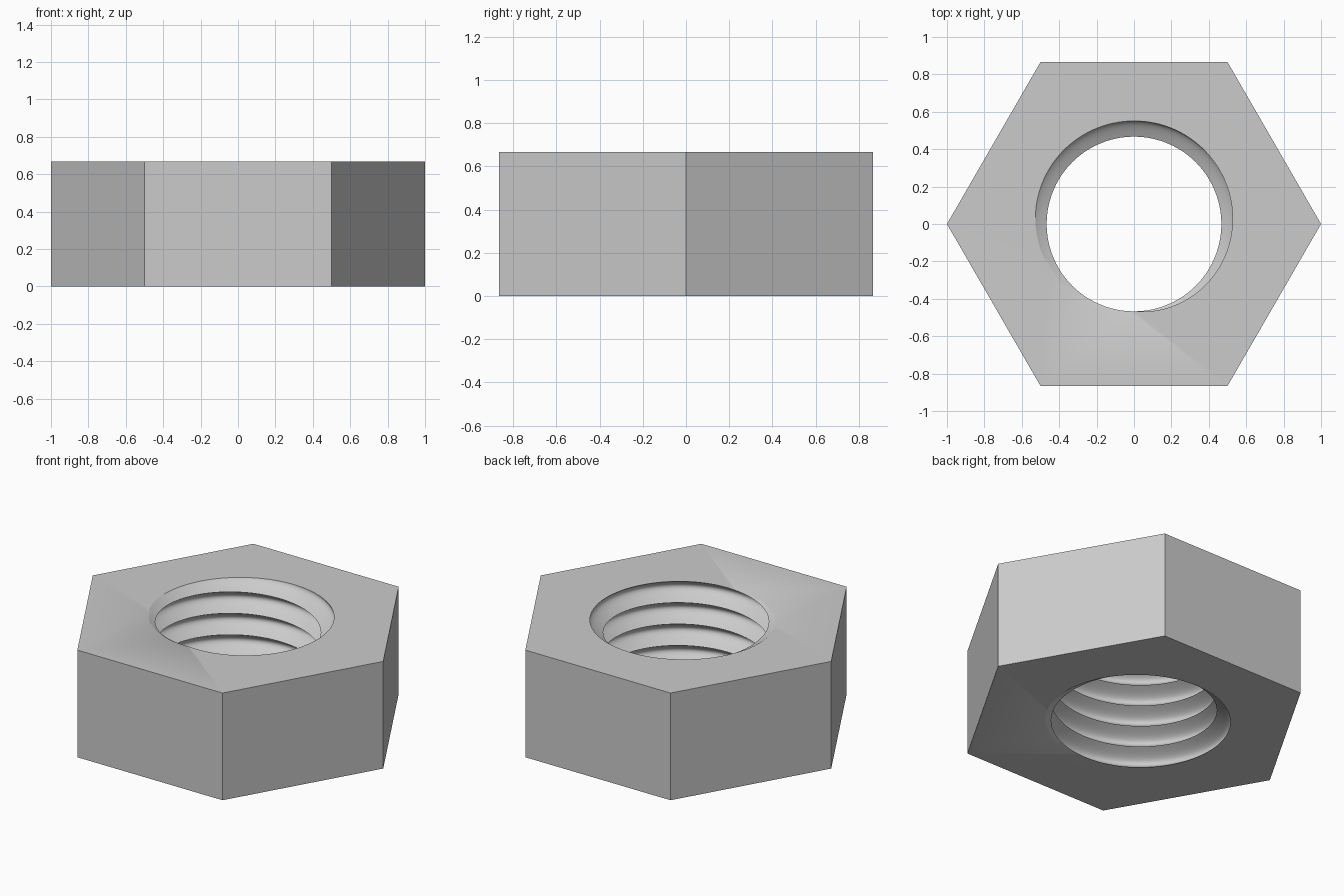
import bpy, bmesh, math

if "Cube" in bpy.data.objects:
    bpy.data.objects.remove(bpy.data.objects["Cube"])

HEIGHT = 0.667
TURNS = 5                    # thread turns through the bore
PITCH = HEIGHT / TURNS
CREST, DEPTH = 0.467, 0.084  # inner thread radius and groove depth
SEG = 120                    # columns round the bore (multiple of 12)
ROWS = 16                    # rows across one groove


def bore_point(i, j):
    """Point of the right-handed rounded thread, clipped to the nut height."""
    turn = i / SEG
    z = min(max(PITCH * (turn + j / ROWS), 0.0), HEIGHT)
    r = CREST + DEPTH * abs(math.sin(math.pi * (z / PITCH - turn)))
    a = 2 * math.pi * turn - math.pi / 2
    return (r * math.cos(a), r * math.sin(a), z)


def corner_point(k, z):
    a = math.radians(60 * k)
    return (math.cos(a), math.sin(a), z)


def nearest_corner(i):
    angle = 360 * i / SEG - 90
    return math.floor(angle / 60 + 0.5) % 6


bm = bmesh.new()

# threaded bore: rows follow the helix so the crest stays a crisp edge
rows = range(-ROWS, TURNS * ROWS + 1)
cols = [[bm.verts.new(bore_point(i, j)) for j in rows] for i in range(SEG + 1)]
for a, b in zip(cols, cols[1:]):
    for j in range(len(a) - 1):
        if a[j].co.z == a[j + 1].co.z and b[j].co.z == b[j + 1].co.z:
            continue         # fully clipped away
        bm.faces.new((a[j], a[j + 1], b[j + 1], b[j]))

# hexagonal sides
low = [bm.verts.new(corner_point(k, 0)) for k in range(6)]
high = [bm.verts.new(corner_point(k, HEIGHT)) for k in range(6)]
for k in range(6):
    n = (k + 1) % 6
    bm.faces.new((low[k], low[n], high[n], high[k]))

# top and bottom faces, joining each bore rim to the hexagon corners
for i in range(SEG):
    c, d = nearest_corner(i), nearest_corner(i + 1)
    for corners, row, flip in ((high, -1, False), (low, 0, True)):
        loop = [cols[i][row], corners[c]]
        if d != c:
            loop.append(corners[d])
        loop.append(cols[i + 1][row])
        bm.faces.new(loop[::-1] if flip else loop)

bmesh.ops.remove_doubles(bm, verts=bm.verts, dist=1e-5)
loose = [v for v in bm.verts if not v.link_faces]
bmesh.ops.delete(bm, geom=loose, context='VERTS')
bmesh.ops.recalc_face_normals(bm, faces=bm.faces)

mesh = bpy.data.meshes.new("hex_nut")
bm.to_mesh(mesh)
bm.free()
nut = bpy.data.objects.new("hex_nut", mesh)
bpy.context.collection.objects.link(nut)

steel = bpy.data.materials.new("light_grey")
steel.diffuse_color = (0.6, 0.6, 0.6, 1)
steel.use_nodes = True
steel.node_tree.nodes["Principled BSDF"].inputs["Base Color"].default_value = steel.diffuse_color
mesh.materials.append(steel)

# smooth grooves, sharp crests and hexagon edges
bpy.context.view_layer.objects.active = nut
nut.select_set(True)
bpy.ops.object.shade_smooth_by_angle(angle=math.radians(30))
